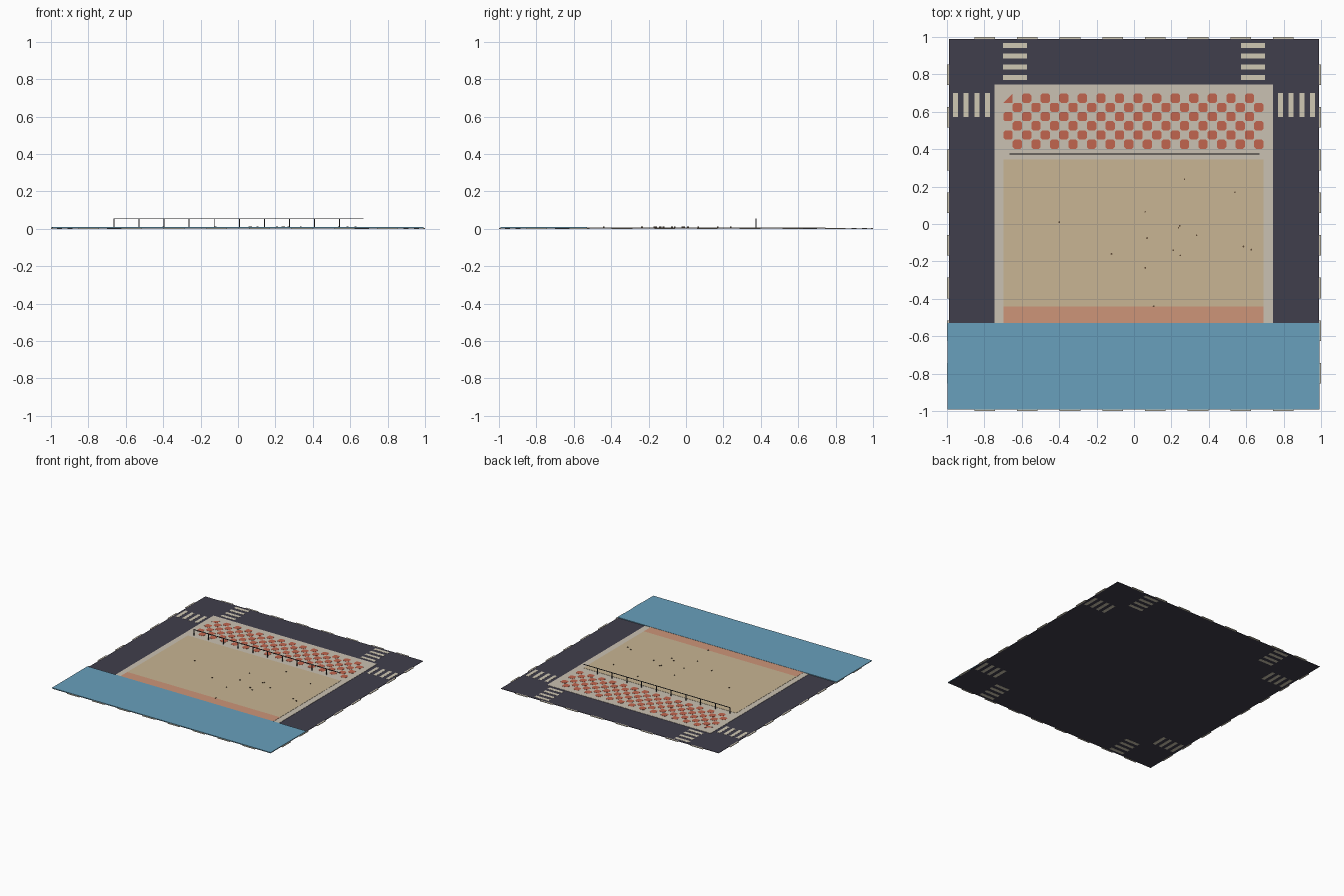
import bpy, bmesh, math, random

if "Cube" in bpy.data.objects:
    bpy.data.objects.remove(bpy.data.objects["Cube"])

random.seed(4)

def material(name, rgb):
    m = bpy.data.materials.new(name)
    lin = [((c / 255 + 0.055) / 1.055) ** 2.4 for c in rgb]
    m.diffuse_color = (*lin, 1)
    m.use_nodes = True
    m.node_tree.nodes["Principled BSDF"].inputs["Base Color"].default_value = m.diffuse_color
    return m

ASPHALT = material("asphalt", (64, 62, 76))
PAINT = material("road_paint", (208, 200, 180))
STONE = material("pavement_stone", (202, 193, 178))
RED = material("red_tile", (193, 101, 78))
SAND = material("dry_sand", (200, 181, 147))
WET = material("wet_sand", (205, 149, 121))
WATER = material("sea_blue", (104, 160, 188))
METAL = material("dark_metal", (62, 60, 66))
PEBBLE = material("pebble_brown", (95, 74, 54))

def finish(bm, name, mat):
    me = bpy.data.meshes.new(name)
    bm.normal_update()
    bm.to_mesh(me)
    bm.free()
    me.materials.append(mat)
    ob = bpy.data.objects.new(name, me)
    bpy.context.collection.objects.link(ob)
    return ob

def prism(bm, outline, z0, z1):
    """Extrude a counter-clockwise outline between two heights."""
    lo = [bm.verts.new((x, y, z0)) for x, y in outline]
    hi = [bm.verts.new((x, y, z1)) for x, y in outline]
    bm.faces.new(lo[::-1])
    bm.faces.new(hi)
    n = len(lo)
    for i in range(n):
        j = (i + 1) % n
        bm.faces.new((lo[i], lo[j], hi[j], hi[i]))

def box(bm, x0, x1, y0, y1, z0, z1):
    prism(bm, [(x0, y0), (x1, y0), (x1, y1), (x0, y1)], z0, z1)

def plate(name, mat, *bounds):
    bm = bmesh.new()
    box(bm, *bounds)
    return finish(bm, name, mat)

# Ground layers
plate("road", ASPHALT, -0.99, 0.99, -0.99, 0.99, 0.0008, 0.004)
plate("pavement", STONE, -0.745, 0.742, -0.56, 0.745, 0.003, 0.006)
plate("beach_sand", SAND, -0.698, 0.692, -0.44, 0.346, 0.005, 0.0075)
plate("wet_sand_strip", WET, -0.698, 0.692, -0.56, -0.44, 0.005, 0.0075)
plate("sea", WATER, -0.997, 0.992, -0.992, -0.53, 0.004, 0.009)

# Crosswalks: four stripes on both arms of every corner
bm = bmesh.new()
for sx in (-1, 1):
    for sy in (-1, 1):
        for k in range(4):
            c = 0.783 + k * 0.0575
            for cx, cy, w, h in ((0.636, c, 0.064, 0.0135), (c, 0.636, 0.0135, 0.064)):
                x, y = sx * cx, sy * cy
                box(bm, x - w, x + w, y - h, y + h, 0, 0.005)
finish(bm, "crosswalk_stripes", PAINT)

# Dashed lane line around the border
bm = bmesh.new()
for k in range(8):
    c = -0.798 + k * 0.228
    for s in (-1, 1):
        box(bm, c - 0.055, c + 0.055, s * 0.994 - 0.006, s * 0.994 + 0.006, 0, 0.005)
        box(bm, s * 0.994 - 0.006, s * 0.994 + 0.006, c - 0.055, c + 0.055, 0, 0.005)
finish(bm, "border_dashes", PAINT)

# Checkered promenade with clipped tile corners
bm = bmesh.new()
cw, ch = 1.39 / 28, 0.295 / 6
for row in range(6):
    for col in range(row % 2, 28, 2):
        x0, y1 = -0.698 + col * cw, 0.697 - row * ch
        x1, y0, c = x0 + cw, y1 - ch, 0.009
        if row == col == 0:
            outline = [(x0, y0), (x1, y0), (x1, y1)]
        else:
            outline = [(x0 + c, y0), (x1 - c, y0), (x1, y0 + c), (x1, y1 - c),
                       (x1 - c, y1), (x0 + c, y1), (x0, y1 - c), (x0, y0 + c)]
        prism(bm, outline, 0.005, 0.007)
finish(bm, "promenade_tiles", RED)

# Railing
bm = bmesh.new()
for k in range(10):
    x = -0.663 + k * 0.134
    box(bm, x - 0.0025, x + 0.0025, 0.3725, 0.3775, 0.005, 0.054)
finish(bm, "railing_posts", METAL)
plate("railing_bar", METAL, -0.666, 0.67, 0.3725, 0.3775, 0.052, 0.056)

# Pebbles scattered over the beach
spots = [(0.27, 0.24), (0.54, 0.17), (0.06, 0.065), (-0.4, 0.01), (0.07, -0.075),
         (0.245, -0.01), (0.238, -0.02), (0.335, -0.06), (-0.12, -0.16), (0.21, -0.14),
         (0.247, -0.168), (0.585, -0.12), (0.627, -0.137), (0.06, -0.235), (0.105, -0.44)]
bm = bmesh.new()
for x, y in spots:
    r = random.uniform(0.004, 0.006)
    a = random.uniform(0, math.pi)
    prism(bm, [(x + r * math.cos(a + i * math.tau / 5), y + r * math.sin(a + i * math.tau / 5))
               for i in range(5)], 0.006, 0.012)
finish(bm, "pebbles", PEBBLE)
